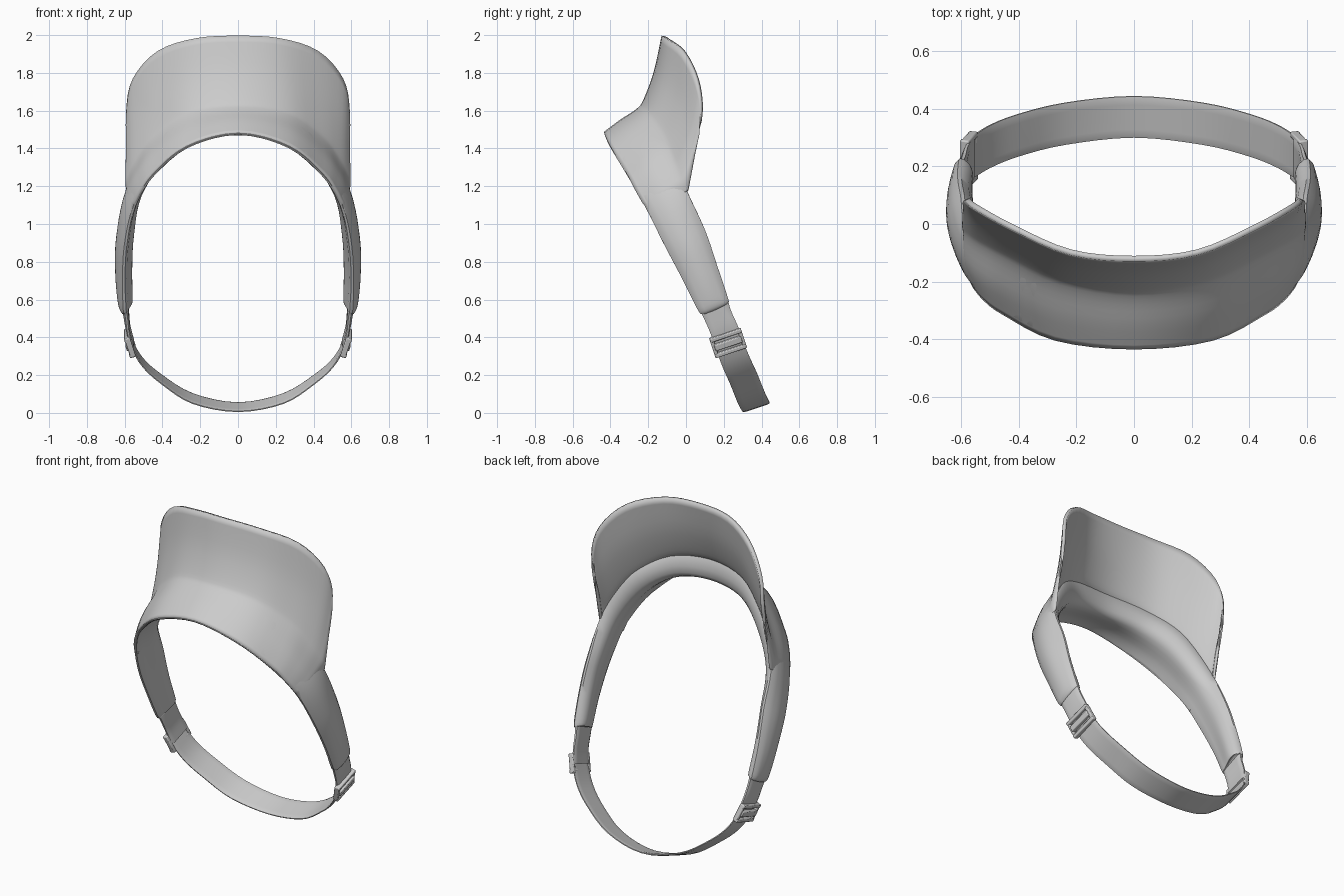
import bpy, bmesh, math
from mathutils import Vector, Matrix

if "Cube" in bpy.data.objects:
    bpy.data.objects.remove(bpy.data.objects["Cube"])


def spline(pts, n):
    """Catmull-Rom interpolation of equal-length tuples, n steps per span."""
    out = []
    last = len(pts) - 1
    for i in range(last):
        p0, p1, p2, p3 = pts[max(i - 1, 0)], pts[i], pts[i + 1], pts[min(i + 2, last)]
        for k in range(n):
            t = k / n
            out.append([0.5 * (2 * b + (c - a) * t + (2 * a - 5 * b + 4 * c - d) * t * t
                               + (3 * b - a - 3 * c + d) * t ** 3)
                        for a, b, c, d in zip(p0, p1, p2, p3)])
    out.append(list(pts[-1]))
    return out


def both_sides(half, x_slots=(0, 3)):
    """Mirror stations (first one lies on x = 0) into a full left-to-right chain."""
    flip = [tuple(-v if i in x_slots else v for i, v in enumerate(s)) for s in reversed(half[1:])]
    return flip + list(half)


def normals(st):
    """Outward normal of the strip between low and high edge, per station."""
    mids = [(Vector(s[:3]) + Vector(s[3:6])) / 2 for s in st]
    return [(mids[min(i + 1, len(st) - 1)] - mids[max(i - 1, 0)])
            .cross(Vector(s[3:6]) - Vector(s[:3])).normalized() for i, s in enumerate(st)]


def finish(name, bm, angle=40, mirror=False):
    bmesh.ops.recalc_face_normals(bm, faces=bm.faces)
    me = bpy.data.meshes.new(name)
    bm.to_mesh(me)
    bm.free()
    ob = bpy.data.objects.new(name, me)
    bpy.context.collection.objects.link(ob)
    if mirror:
        ob.modifiers.new("mirror", 'MIRROR')
    bpy.ops.object.select_all(action='DESELECT')
    ob.select_set(True)
    bpy.context.view_layer.objects.active = ob
    bpy.ops.object.shade_smooth_by_angle(angle=math.radians(angle))
    return ob


def loft(name, stations, steps, mirror=False, m=10):
    """Station = low edge xyz, high edge xyz, outer bulge, inner bulge, thickness."""
    st = spline(stations, steps)
    bm = bmesh.new()
    rings = []
    for s, n in zip(st, normals(st)):
        a, b = Vector(s[:3]), Vector(s[3:6])
        ring = []
        for side in (1, -1):
            for k in range(m + 1):
                u = k / m if side > 0 else 1 - k / m
                edge = 0.45 if k in (0, m) else 1
                # the inner padding is fullest towards the high edge
                h = s[6] * math.sin(math.pi * u) if side > 0 else -s[7] * math.sin(math.pi * u ** 1.8)
                ring.append(bm.verts.new(a.lerp(b, u) + n * (h + side * edge * s[8] / 2)))
        rings.append(ring)
    c = len(rings[0])
    for p, q in zip(rings, rings[1:]):
        for k in range(c):
            bm.faces.new((p[k], p[(k + 1) % c], q[(k + 1) % c], q[k]))
    bm.faces.new(rings[0])
    bm.faces.new(rings[-1])
    return finish(name, bm, mirror=mirror)


# Padded headband, front centre round to the strap
loft("headband", both_sides([
    (0, -.43, 1.475, 0, -.235, 1.605, 0, .095, .02),
    (.27, -.40, 1.405, .25, -.195, 1.575, .005, .085, .02),
    (.45, -.31, 1.255, .43, -.10, 1.455, .012, .065, .02),
    (.55, -.215, 1.09, .57, -.01, 1.21, .022, .045, .025),
    (.595, -.115, .89, .595, .10, .97, .035, .03, .03),
    (.605, -.015, .70, .605, .165, .78, .03, .03, .03),
    (.60, .06, .55, .60, .22, .615, .018, .025, .035),
    (.595, .08, .525, .595, .225, .59, .008, .01, .03)]), 5)

# Thin webbing between headband and buckle
loft("strap_end", [
    (.60, .06, .57, .60, .215, .63, .008, 0, .025),
    (.59, .095, .50, .59, .235, .55, .006, 0, .025),
    (.58, .13, .42, .58, .27, .47, .003, 0, .02),
    (.56, .155, .345, .56, .30, .395, 0, 0, .018)], 4, mirror=True)

# Rear strap
loft("rear_strap", both_sides([
    (0, .30, .007, 0, .443, .054, 0, 0, .012),
    (.24, .275, .05, .24, .42, .102, 0, 0, .012),
    (.40, .235, .15, .41, .378, .205, 0, 0, .012),
    (.50, .195, .24, .51, .337, .295, 0, 0, .012),
    (.565, .155, .345, .57, .295, .395, 0, 0, .012)]), 4)

# Brim: covers the headband's front, bends at the crease, runs to the outer edge
# Station = headband low edge, crease, brim edge, lift off the headband
rows = spline(both_sides([
    (0, -.435, 1.475, 0, -.23, 1.615, 0, -.12, 1.995, .004),
    (.27, -.405, 1.405, .25, -.19, 1.58, .22, -.098, 1.982, .006),
    (.45, -.315, 1.255, .43, -.10, 1.455, .42, -.012, 1.915, .012),
    (.51, -.27, 1.17, .52, -.05, 1.33, .55, .06, 1.77, .016),
    (.54, -.235, 1.11, .56, -.02, 1.25, .583, .085, 1.60, .017),
    (.55, -.22, 1.09, .572, -.01, 1.21, .581, .045, 1.40, .015),
    (.565, -.19, 1.03, .577, 0, 1.17, .578, .005, 1.19, .004)], (0, 3, 6)), 4)
bm = bmesh.new()
grid = []
for r, n in zip(rows, normals(rows)):
    a, b, c = (Vector(r[i:i + 3]) for i in (0, 3, 6))
    b += n * r[9]
    sag = Vector((0, 0.04 * (c - b).length, 0))
    path = [a.lerp(b, .03), a.lerp(b, .45) + n * r[9] * .8, a.lerp(b, .88),
            b.lerp(c, .09) + sag * .3, b.lerp(c, .5) + sag, c]
    grid.append([bm.verts.new(p) for p in spline(path, 4)])
for p, q in zip(grid, grid[1:]):
    for k in range(len(p) - 1):
        bm.faces.new((p[k], p[k + 1], q[k + 1], q[k]))
brim = finish("brim", bm, 60)
solid = brim.modifiers.new("thickness", 'SOLIDIFY')
solid.thickness = 0.02
solid.offset = 0

# Slide buckles: rectangular frame with a centre bar
w = Vector((0, .95, .32)).normalized()
d = Vector((-.3, .3, -.9))
d = (d - w * d.dot(w)).normalized()
n = d.cross(w)
frame = Matrix((w, d, n)).transposed().to_4x4()
frame.translation = Vector((.567, .222, .372))
bm = bmesh.new()
for u, v, h, su, sv, sh in [(0, -.045, .006, .175, .022, .032), (0, .045, .006, .175, .022, .032),
                            (-.078, 0, .004, .02, .11, .03), (.078, 0, .004, .02, .11, .03),
                            (0, 0, .012, .15, .035, .03)]:
    bmesh.ops.create_cube(bm, size=1, matrix=frame @ Matrix.Translation((u, v, h))
                          @ Matrix.Diagonal((su, sv, sh, 1)))
buckle = finish("buckle", bm, 30, mirror=True)
bevel = buckle.modifiers.new("rounding", 'BEVEL')
bevel.width = 0.005
bevel.segments = 2
